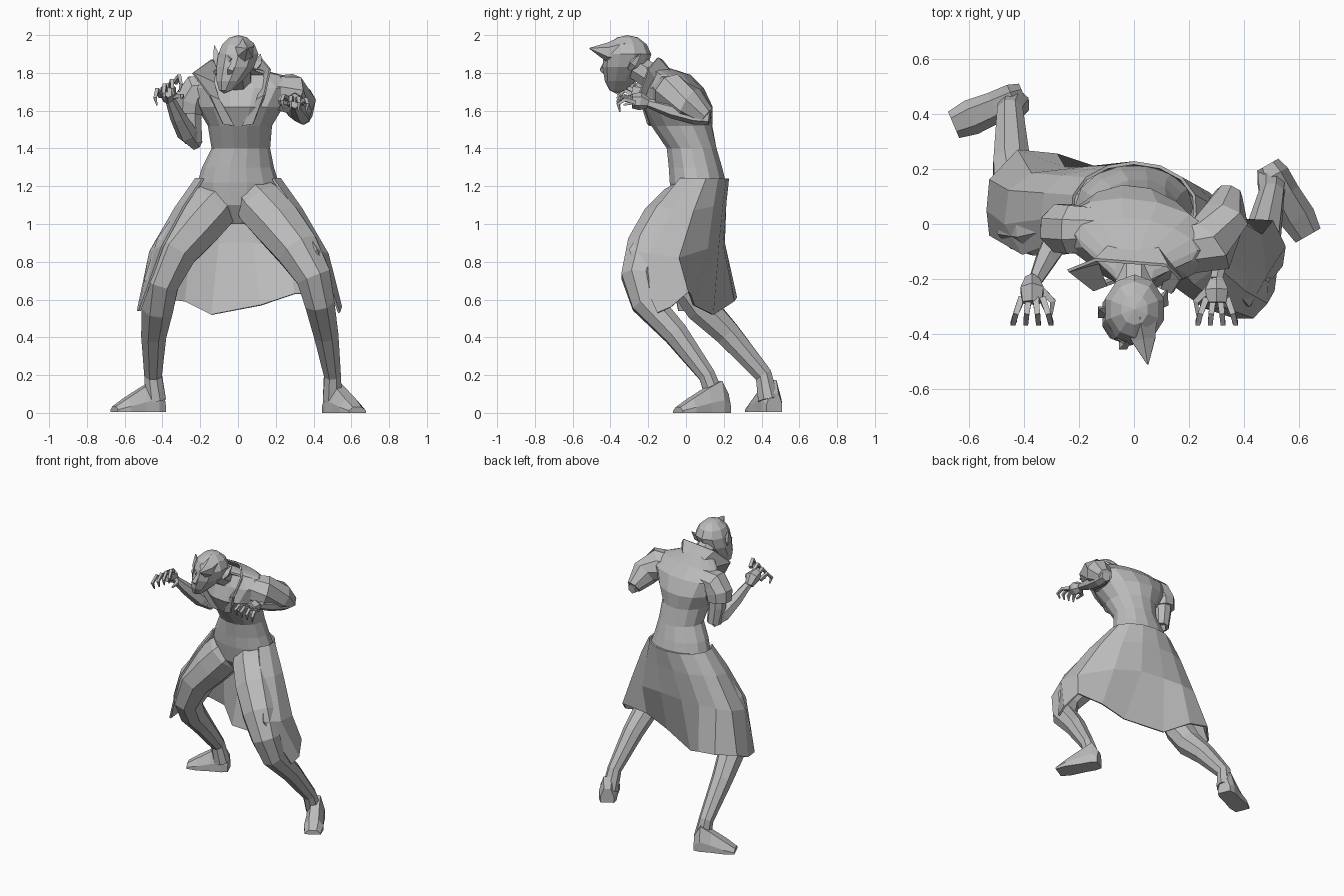
import bpy, bmesh
from math import sin, cos, pi, radians
from mathutils import Vector

cube = bpy.data.objects.get("Cube")
if cube:
    bpy.data.objects.remove(cube)

grey = bpy.data.materials.new("plain_grey")
grey.use_nodes = True
grey.diffuse_color = (.5, .5, .5, 1)
grey.node_tree.nodes["Principled BSDF"].inputs["Base Color"].default_value = (.5, .5, .5, 1)


def finish(name, bm):
    """Turn a bmesh into a flat shaded object."""
    bmesh.ops.recalc_face_normals(bm, faces=bm.faces)
    mesh = bpy.data.meshes.new(name)
    bm.to_mesh(mesh)
    bm.free()
    mesh.materials.append(grey)
    obj = bpy.data.objects.new(name, mesh)
    bpy.context.scene.collection.objects.link(obj)
    return obj


def loft(name, rows, closed=True):
    """Skin a list of point rows; closed rows become a capped solid."""
    bm = bmesh.new()
    rings = [[bm.verts.new(p) for p in row] for row in rows]
    count = len(rings[0])
    for low, high in zip(rings, rings[1:]):
        for i in range(count if closed else count - 1):
            j = (i + 1) % count
            bm.faces.new((low[i], low[j], high[j], high[i]))
    if closed:
        bm.faces.new(rings[0])
        bm.faces.new(rings[-1])
    return finish(name, bm)


def tube(name, path, radii, sides=8, ref=(0, 1, 0)):
    """Tapered limb following a path."""
    points = [Vector(p) for p in path]
    rows = []
    for i, (p, r) in enumerate(zip(points, radii)):
        along = (points[min(i + 1, len(points) - 1)] - points[max(i - 1, 0)]).normalized()
        u = along.cross(Vector(ref)).normalized()
        v = along.cross(u)
        rows.append([p + r * (cos(a) * u + sin(a) * v)
                     for a in (2 * pi * (k + .5) / sides for k in range(sides))])
    return loft(name, rows)


def sheet(name, rows, thickness):
    """Thin cloth panel."""
    obj = loft(name, rows, closed=False)
    mod = obj.modifiers.new("thickness", 'SOLIDIFY')
    mod.thickness = thickness
    mod.offset = 0
    return obj


def oval(z, rx, front, back, cx=0, twist=0, sides=14):
    """Horizontal body section; twist pushes the left side forward."""
    mid, ry = (front + back) / 2, (back - front) / 2
    ring = [(rx * cos(2 * pi * k / sides), ry * sin(2 * pi * k / sides)) for k in range(sides)]
    return [(cx + x, mid + y - twist * x, z) for x, y in ring]


# torso from crotch to neck
loft("torso", [oval(*s) for s in (
    (1.0, .06, 0, .1), (1.1, .2, -.07, .19), (1.22, .215, -.09, .215), (1.3, .19, -.095, .195),
    (1.4, .155, -.105, .165, .015), (1.52, .17, -.185, .14, .01, .08),
    (1.62, .23, -.235, .14, .01, .12), (1.72, .29, -.2, .09, .02, .12),
    (1.79, .22, -.16, .02, .01, .12), (1.83, .07, -.24, -.1))])
tube("neck", [(0, -.13, 1.75), (0, -.28, 1.84)], (.075, .07))

# legs: the left one bent forward, the right one stretched back
tube("left_leg", [(.06, .07, 1.17), (.13, -.01, 1.09), (.22, -.11, .99), (.32, -.2, .86),
                  (.4, -.25, .72), (.43, -.215, .59), (.465, -.055, .42), (.5, .11, .2),
                  (.5, .16, .07)],
     (.11, .14, .14, .125, .1, .085, .07, .048, .055))
tube("right_leg", [(-.06, .08, 1.17), (-.13, .05, 1.09), (-.22, .03, .99), (-.33, .0, .86),
                   (-.405, .0, .69), (-.425, .08, .56), (-.445, .22, .42), (-.45, .41, .2),
                   (-.435, .435, .07)],
     (.11, .14, .14, .125, .1, .09, .072, .05, .058))


def foot(name, heel, toe):
    heel, toe = Vector(heel), Vector(toe)
    side = (toe - heel).normalized().cross(Vector((0, 0, 1)))
    up = Vector((0, 0, 1))
    rows = []
    for t, width, height in ((0, .045, .1), (.15, .058, .17), (.42, .058, .13),
                             (.75, .065, .075), (1, .052, .03)):
        c = heel.lerp(toe, t)
        rows.append([c - side * width, c + side * width, c + side * width + up * height * .4,
                     c + side * width * .5 + up * height,
                     c - side * width * .5 + up * height, c - side * width + up * height * .4])
    loft(name, rows)


foot("left_foot", (.485, .215, 0), (.632, -.042, 0))
foot("right_foot", (-.4, .468, .005), (-.655, .36, .005))

# open coat skirt: waist, thigh and hem rows from left front edge round the back
waist = [(.225 * cos(a), .062 + .16 * sin(a), 1.24)
         for a in (radians(-35 + 250 * k / 10) for k in range(11))]
thigh = [(.415, -.3, .86), (.475, -.19, .84), (.46, -.04, .82), (.27, .11, .87), (.08, .17, .9),
         (-.1, .19, .9), (-.25, .2, .9), (-.37, .18, .9), (-.45, .12, .88), (-.465, 0, .85),
         (-.4, -.11, .88)]
hem = [(.535, -.15, .53), (.545, -.08, .56), (.5, .01, .64), (.3, .02, .63), (.12, .04, .57),
       (-.14, .14, .52), (-.28, .25, .59), (-.42, .265, .61), (-.52, .16, .59),
       (-.53, .05, .54), (-.52, -.04, .54)]
hips = [Vector(a).lerp(Vector(b), .45) + Vector((0, 0, .02)) for a, b in zip(waist, thigh)]
sheet("coat_skirt", [waist, hips, thigh, hem], .012)

# standing collar running into the lapels
collar_base = [(-.02, -.19, 1.52), (-.1, -.22, 1.66), (-.13, -.14, 1.75), (-.07, -.06, 1.78),
               (.07, -.06, 1.78), (.13, -.15, 1.75), (.1, -.23, 1.66), (.02, -.19, 1.52)]
collar_top = [(-.08, -.195, 1.53), (-.15, -.24, 1.68), (-.24, -.17, 1.8), (-.14, -.13, 1.87),
              (.12, -.15, 1.88), (.17, -.2, 1.82), (.14, -.25, 1.68), (.08, -.2, 1.53)]
sheet("collar", [collar_base, collar_top], .012)

# sleeves and forearms
Z = (0, 0, 1)
tube("left_sleeve", [(.17, -.1, 1.7), (.275, -.08, 1.69), (.325, .02, 1.64), (.345, .11, 1.57)],
     (.09, .11, .092, .05))
tube("left_forearm", [(.35, .125, 1.56), (.34, .05, 1.57), (.32, -.07, 1.6), (.3, -.2, 1.64)],
     (.035, .045, .042, .024), 6, Z)
tube("right_sleeve", [(-.13, -.02, 1.71), (-.225, -.02, 1.7), (-.255, -.015, 1.65), (-.26, -.01, 1.59)],
     (.085, .095, .095, .085))
tube("right_upper_arm", [(-.25, -.005, 1.64), (-.25, 0, 1.55), (-.235, .01, 1.43)], (.065, .06, .05))
tube("right_forearm", [(-.22, .02, 1.42), (-.27, -.04, 1.48), (-.32, -.13, 1.57), (-.36, -.21, 1.66)],
     (.035, .055, .042, .026), 6, Z)


def hand(side, wrist, lift, sign, roll):
    """Clawed hand: palm, four curled fingers and a thumb; roll lowers the outer fingers."""
    w = Vector(wrist)
    tube(side + "_palm", [w, w + Vector((0, -.04, lift)), w + Vector((0, -.085, lift * 1.2))],
         (.028, .048, .04), 6, Z)
    for k in range(4):
        out = k - 1.5
        base = w + Vector((sign * out * .025, -.07, lift * 1.3 - out * roll))
        spread = sign * out * .014
        tube(f"{side}_finger_{k + 1}",
             [base, base + Vector((spread, -.055, .01 + lift * .5)),
              base + Vector((spread * 1.5, -.09, -.01)), base + Vector((spread, -.08, -.05))],
             (.016, .014, .012, .005), 4, (1, 0, 0))
    base = w + Vector((-sign * .025, -.03, lift * .5))
    tube(side + "_thumb", [base, base + Vector((-sign * .05, -.05, 0)),
                           base + Vector((-sign * .045, -.1, -.015))], (.018, .015, .006), 4, Z)


hand("left", (.3, -.2, 1.64), .01, 1, .006)
hand("right", (-.37, -.2, 1.655), .045, -1, .024)

# head with the jaw narrowed and swung to one side
bm = bmesh.new()
bmesh.ops.create_uvsphere(bm, u_segments=10, v_segments=7, radius=1)
for v in bm.verts:
    drop = max(0, -v.co.z)
    narrow = 1 - .3 * drop
    v.co = Vector((.002 + .115 * v.co.x * narrow - .075 * drop,
                   -.31 + .13 * v.co.y * narrow - .06 * drop,
                   1.87 + .13 * v.co.z - .05 * drop))
finish("head", bm)

# forehead tuft, nose, brows and pointed ears
tube("forehead_tuft", [(.02, -.33, 1.92), (.035, -.42, 1.91), (.05, -.51, 1.93)],
     (.075, .05, .003), 6, Z)
tube("nose", [(-.02, -.42, 1.87), (-.04, -.44, 1.815), (-.045, -.42, 1.795)],
     (.012, .022, .012), 4)
for side, x, tip in (("left", .05, .09), ("right", -.05, -.095)):
    tube(side + "_brow", [(-.02 + x * .3, -.425, 1.865), (x, -.41, 1.88), (tip, -.36, 1.9)],
         (.014, .018, .006), 4, Z)
tube("left_ear", [(.085, -.3, 1.82), (.105, -.28, 1.85), (.12, -.24, 1.9)], (.015, .025, .003), 4)
tube("right_ear", [(-.1, -.33, 1.82), (-.11, -.32, 1.87), (-.125, -.31, 1.945)], (.015, .03, .003), 4)
